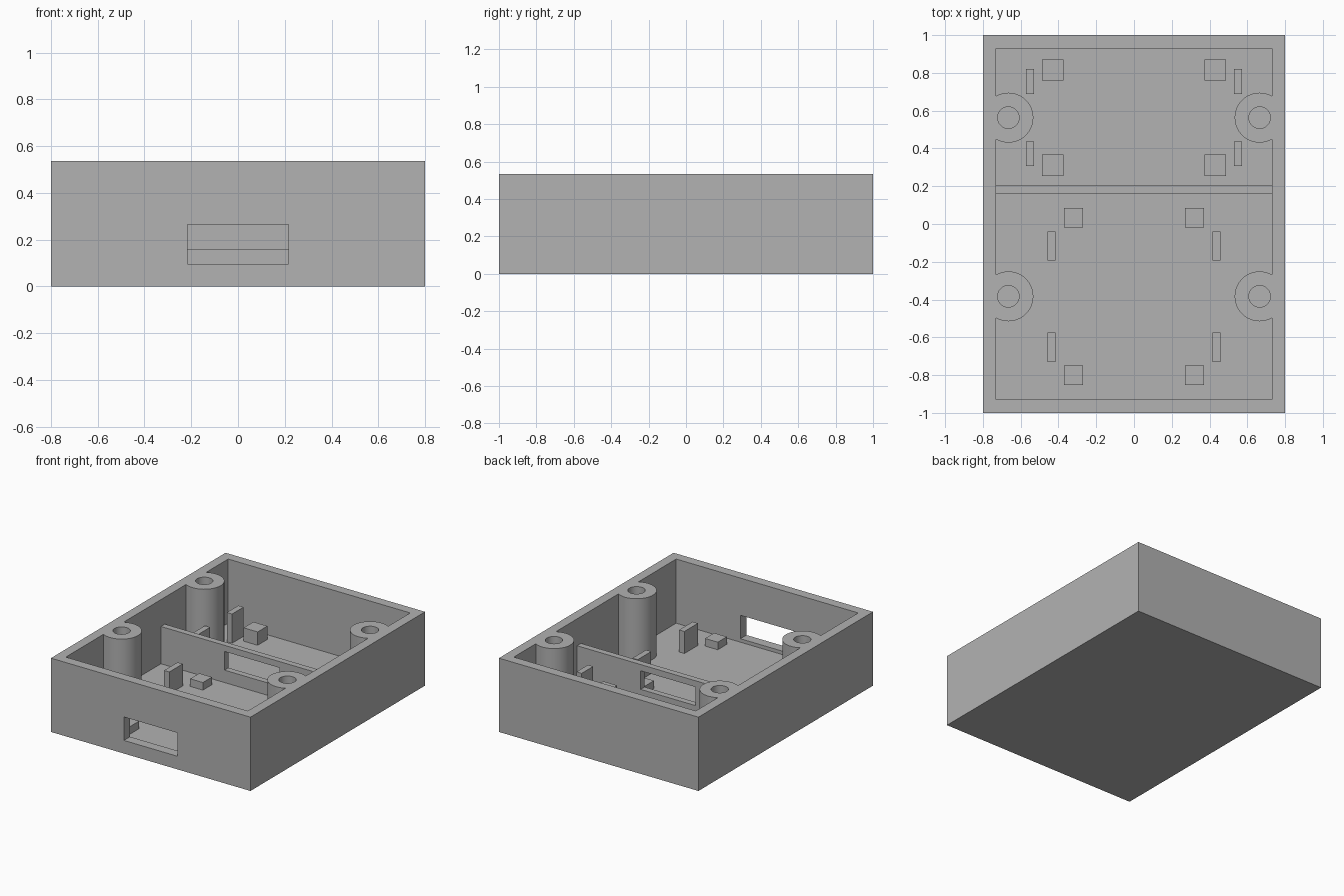
import bpy
import bmesh
from math import radians
from mathutils import Matrix, Vector

if "Cube" in bpy.data.objects:
    bpy.data.objects.remove(bpy.data.objects["Cube"], do_unlink=True)

grey = bpy.data.materials.new("plain grey")
grey.use_nodes = True
colour = (0.447, 0.447, 0.447, 1)
grey.diffuse_color = colour
grey.node_tree.nodes["Principled BSDF"].inputs["Base Color"].default_value = colour

HALF_X, HALF_Y, TOP = 0.8, 1.0, 0.535
WALL = FLOOR = 0.07
IN_X, IN_Y = HALF_X - WALL, HALF_Y - WALL
SINK = 0.01      # how far standing parts reach into the floor and walls
POSTS = [(sx * 0.665, y) for sx in (-1, 1) for y in (-0.383, 0.563)]


def finish(name, bm):
    mesh = bpy.data.meshes.new(name)
    bm.to_mesh(mesh)
    bm.free()
    mesh.materials.append(grey)
    obj = bpy.data.objects.new(name, mesh)
    bpy.context.collection.objects.link(obj)
    return obj


def box(name, low, high):
    low, high = Vector(low), Vector(high)
    bm = bmesh.new()
    place = Matrix.Translation((low + high) / 2) @ Matrix.Diagonal((*(high - low), 1))
    bmesh.ops.create_cube(bm, size=1, matrix=place)
    return finish(name, bm)


def cylinders(name, centres, radius, low, high):
    bm = bmesh.new()
    for x, y in centres:
        bmesh.ops.create_cone(bm, cap_ends=True, segments=64, radius1=radius,
                              radius2=radius, depth=high - low,
                              matrix=Matrix.Translation((x, y, (low + high) / 2)))
    return finish(name, bm)


def cut(target, cutter):
    """Subtract the cutter for good, then remove it."""
    mod = target.modifiers.new("cut", "BOOLEAN")
    mod.operation, mod.solver, mod.object = "DIFFERENCE", "EXACT", cutter
    bpy.context.view_layer.update()
    result = target.evaluated_get(bpy.context.evaluated_depsgraph_get())
    mesh = bpy.data.meshes.new_from_object(result)
    target.modifiers.clear()
    target.data = mesh
    bpy.data.objects.remove(cutter, do_unlink=True)


# Open case: the cavity leaves the four screw posts standing
case = box("case", (-HALF_X, -HALF_Y, 0), (HALF_X, HALF_Y, TOP))
cavity = box("cavity", (-IN_X, -IN_Y, FLOOR), (IN_X, IN_Y, TOP + 0.1))
cut(cavity, cylinders("post_shapes", POSTS, 0.132, 0, TOP + 0.2))
cut(case, cavity)
cut(case, cylinders("screw_holes", POSTS, 0.057, FLOOR, TOP + 0.1))
cut(case, box("front_window_cutter", (-0.215, -HALF_Y - 0.1, 0.095),
              (0.215, -IN_Y + 0.05, 0.265)))

# Dividing wall with its own window
divider = box("divider", (-IN_X - SINK, 0.16, FLOOR - SINK), (IN_X + SINK, 0.205, 0.34))
cut(divider, box("divider_window_cutter", (-0.22, 0.1, 0.16), (0.22, 0.3, 0.295)))

# Board supports and locating fins: x, y, width, depth, top height
STANDING = {
    "front_support": [(0.32, y, 0.102, 0.104, 0.125) for y in (-0.8, 0.034)],
    "back_support": [(0.43, y, 0.112, 0.112, 0.167) for y in (0.311, 0.815)],
    "front_fin": [(0.436, y, 0.042, 0.155, 0.23) for y in (-0.652, -0.117)],
    "back_fin": [(0.551, y, 0.042, 0.132, 0.282) for y in (0.372, 0.755)],
}
for name, parts in STANDING.items():
    for x, y, width, depth, top in parts:
        for side, sx in (("left", 1), ("right", -1)):
            box(f"{side}_{name}",
                (sx * x - width / 2, y - depth / 2, FLOOR - SINK),
                (sx * x + width / 2, y + depth / 2, top))

# Round posts and holes smooth, all corners sharp
bpy.ops.object.select_all(action="DESELECT")
case.select_set(True)
bpy.context.view_layer.objects.active = case
bpy.ops.object.shade_smooth_by_angle(angle=radians(30))
